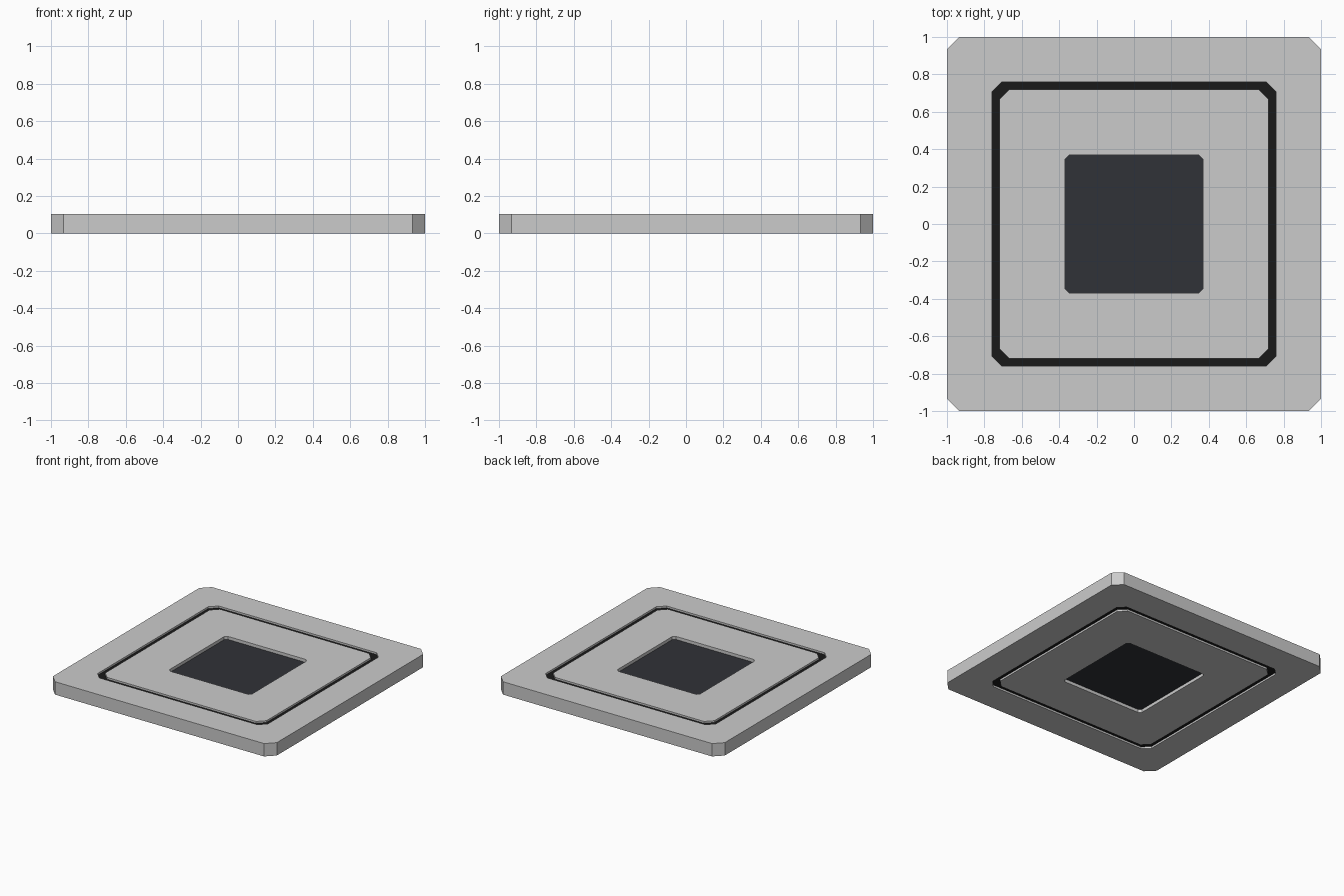
import bpy

if "Cube" in bpy.data.objects:
    bpy.data.objects.remove(bpy.data.objects["Cube"])

H = 0.104  # plate thickness


def octagon(half, cut):
    """Square outline with cut corners, counter-clockwise."""
    a, b = half, half - cut
    return [(b, -a), (a, -b), (a, b), (b, a), (-b, a), (-a, b), (-a, -b), (-b, -a)]


def material(name, color):
    mat = bpy.data.materials.new(name)
    mat.diffuse_color = (*color, 1)
    mat.use_nodes = True
    mat.node_tree.nodes["Principled BSDF"].inputs["Base Color"].default_value = mat.diffuse_color
    return mat


def add_part(name, outer, inner, z0, z1, mat=None):
    """Extrude an outline, with an optional hole, from z0 to z1."""
    n = len(outer)
    loops = [outer] + ([inner] if inner else [])
    verts = [(x, y, z) for loop in loops for z in (z0, z1) for x, y in loop]
    faces = []
    for i in range(n):
        j = (i + 1) % n
        faces.append((i, j, n + j, n + i))
        if inner:
            faces.append((2*n + j, 2*n + i, 3*n + i, 3*n + j))
            faces.append((n + i, n + j, 3*n + j, 3*n + i))
            faces.append((j, i, 2*n + i, 2*n + j))
    if not inner:
        faces += [tuple(range(n, 2*n)), tuple(reversed(range(n)))]
    mesh = bpy.data.meshes.new(name)
    mesh.from_pydata(verts, [], faces)
    obj = bpy.data.objects.new(name, mesh)
    bpy.context.collection.objects.link(obj)
    if mat:
        mesh.materials.append(mat)
    return obj


black = material("groove_black", (0.01, 0.01, 0.01))
dark = material("panel_dark", (0.03, 0.032, 0.038))

groove_out, groove_in = octagon(0.76, 0.055), octagon(0.72, 0.055)
window = octagon(0.368, 0.02)

# Outer border and inner frame of the tile
add_part("outer_border", octagon(1.0, 0.067), groove_out, 0, H)
add_part("inner_frame", groove_in, window, 0, H)
# Black inlay ring, slightly sunk on both faces
add_part("groove_inlay", groove_out, groove_in, 0.015, H - 0.015, black)
# Dark centre panel, sunk on both faces
add_part("centre_panel", window, None, 0.025, H - 0.025, dark)
